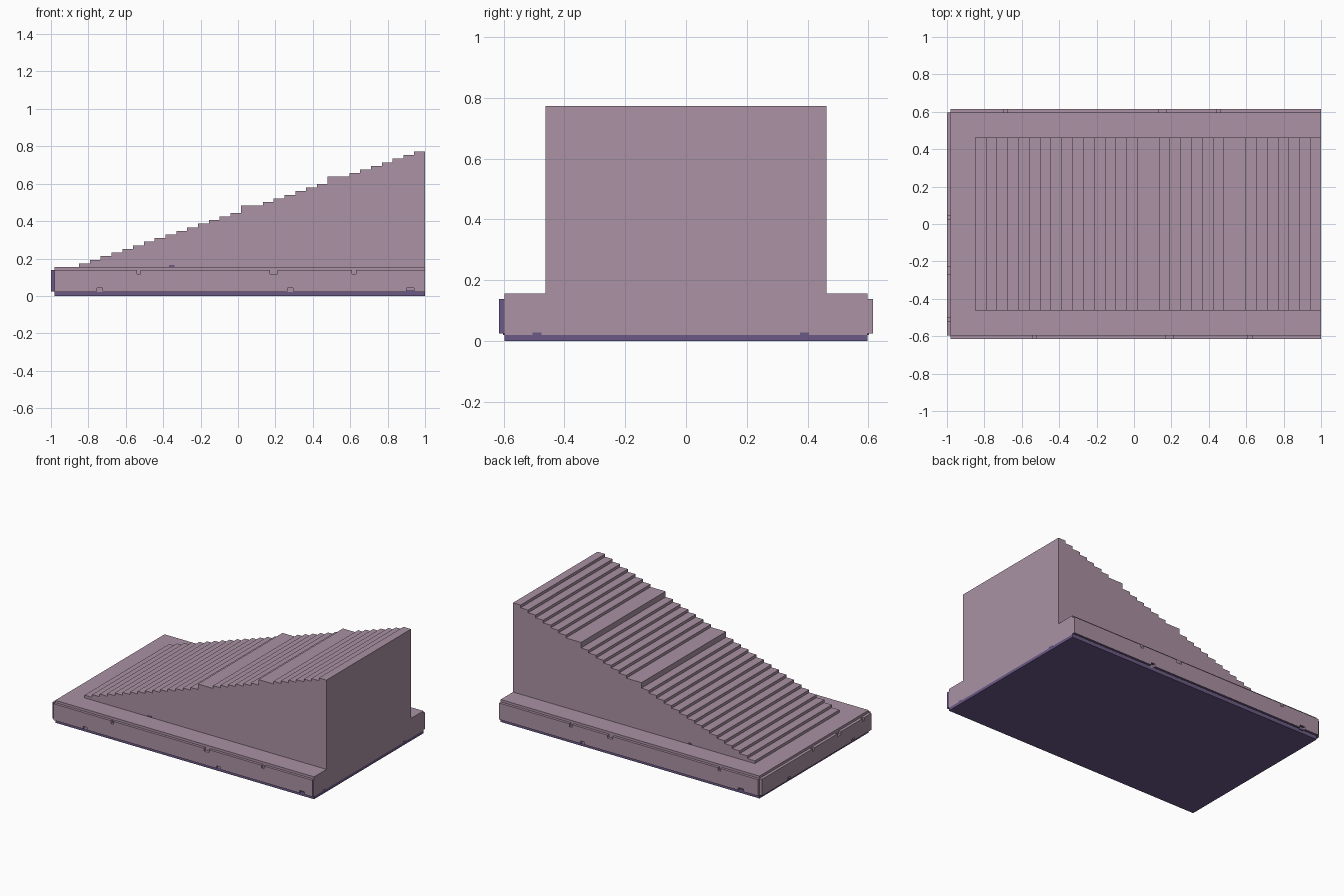
import bpy, bmesh
from mathutils import Vector

if "Cube" in bpy.data.objects:
    bpy.data.objects.remove(bpy.data.objects["Cube"])


def material(name, rgb):
    m = bpy.data.materials.new(name)
    m.diffuse_color = (*rgb, 1)
    m.use_nodes = True
    m.node_tree.nodes["Principled BSDF"].inputs["Base Color"].default_value = m.diffuse_color
    return m


MAUVE = material("dusty mauve", (0.405, 0.287, 0.371))
PURPLE = material("dark purple", (0.147, 0.100, 0.245))


def extrude(name, pts, depth, mats=(MAUVE,), rule=None):
    """Closed outline of 3D points pushed along a depth vector."""
    bm = bmesh.new()
    face = bm.faces.new([bm.verts.new(p) for p in pts])
    out = bmesh.ops.extrude_face_region(bm, geom=[face])
    moved = [g for g in out["geom"] if isinstance(g, bmesh.types.BMVert)]
    bmesh.ops.translate(bm, verts=moved, vec=Vector(depth))
    bmesh.ops.recalc_face_normals(bm, faces=bm.faces)
    bm.normal_update()
    if rule:
        for f in bm.faces:
            f.material_index = int(rule(f.normal, f.calc_center_median()))
    me = bpy.data.meshes.new(name)
    bm.to_mesh(me)
    bm.free()
    for m in mats:
        me.materials.append(m)
    ob = bpy.data.objects.new(name, me)
    bpy.context.collection.objects.link(ob)
    return ob


def box(name, x0, x1, y0, y1, z0, z1, mat):
    pts = [(x0, y0, z0), (x1, y0, z0), (x1, y0, z1), (x0, y0, z1)]
    return extrude(name, pts, (0, y1 - y0, 0), (mat,))


def notched(u0, u1, z0, z1, low, high):
    """Plate outline with small notches (centre, width) along both long edges."""
    pts = [(u0, z0)]
    for c, w in sorted(low):
        pts += [(c - w/2, z0), (c - w/2, z0 + .018), (c + w/2, z0 + .018), (c + w/2, z0)]
    pts += [(u1, z0), (u1, z1)]
    for c, w in sorted(high, reverse=True):
        pts += [(c + w/2, z1), (c + w/2, z1 - .02), (c - w/2, z1 - .02), (c - w/2, z1)]
    return pts + [(u0, z1)]


# base slab and its dark underside layer
TOP, LOW = 0.155, 0.02
box("base_slab", -.98, 1, -.597, .597, LOW, TOP, MAUVE)
box("base_underside", -.98, 1, -.597, .597, 0, LOW, PURPLE)

# staircase: 32 even steps, two of them standing one rise higher
N, X0, Y = 32, -.85, .462
run, rise = (1 - X0) / N, .0193
outline = [(1, -Y, TOP), (X0, -Y, TOP)]
for i in range(N):
    z = .174 + rise * (i + (i in (15, 23)))
    outline += [(X0 + i*run, -Y, z), (X0 + (i + 1)*run, -Y, z)]
extrude("staircase", outline, (0, 2*Y, 0))

# side plates with notched edges
both = (MAUVE, PURPLE)
front = notched(-.98, 1, .024, .138, [(-.74, .03), (.28, .03), (.92, .04)],
                [(-.53, .02), (.19, .04), (.62, .02)])
extrude("front_plate", [(u, -.597, z) for u, z in front], (0, -.018, 0), both,
        lambda n, c: (n.x > .9 and c.x > .99) or n.z < -.9)
back = notched(-.98, 1, .024, .138, [(-.85, .04), (.36, .03)],
               [(-.685, .02), (.15, .04), (.45, .02)])
extrude("back_plate", [(u, .597, z) for u, z in back], (0, .018, 0), both,
        lambda n, c: n.z < -.9)
left = notched(-.597, .597, .024, .138, [(-.4, .03), (.3, .03)],
               [(-.51, .02), (-.247, .04), (.035, .02)])
extrude("left_plate", [(-.98, u, z) for u, z in left], (-.02, 0, 0), both,
        lambda n, c: (n.y < -.9 and c.y < -.59) or n.z < -.9)

# small dark chips on the right end, in the end notches and at the stair foot
for y in (-.49, .39):
    box("end_chip", .99, 1.0005, y - .015, y + .015, LOW, .027, PURPLE)
box("front_notch_chip", .9, .94, -.602, -.59, LOW, .032, PURPLE)
box("back_notch_chip", -.87, -.83, .59, .602, LOW, .032, PURPLE)
for s in (-1, 1):
    a, b = sorted((s * (Y - .01), s * (Y + .001)))
    box("stair_foot_chip", -.37, -.34, a, b, TOP, .165, PURPLE)
